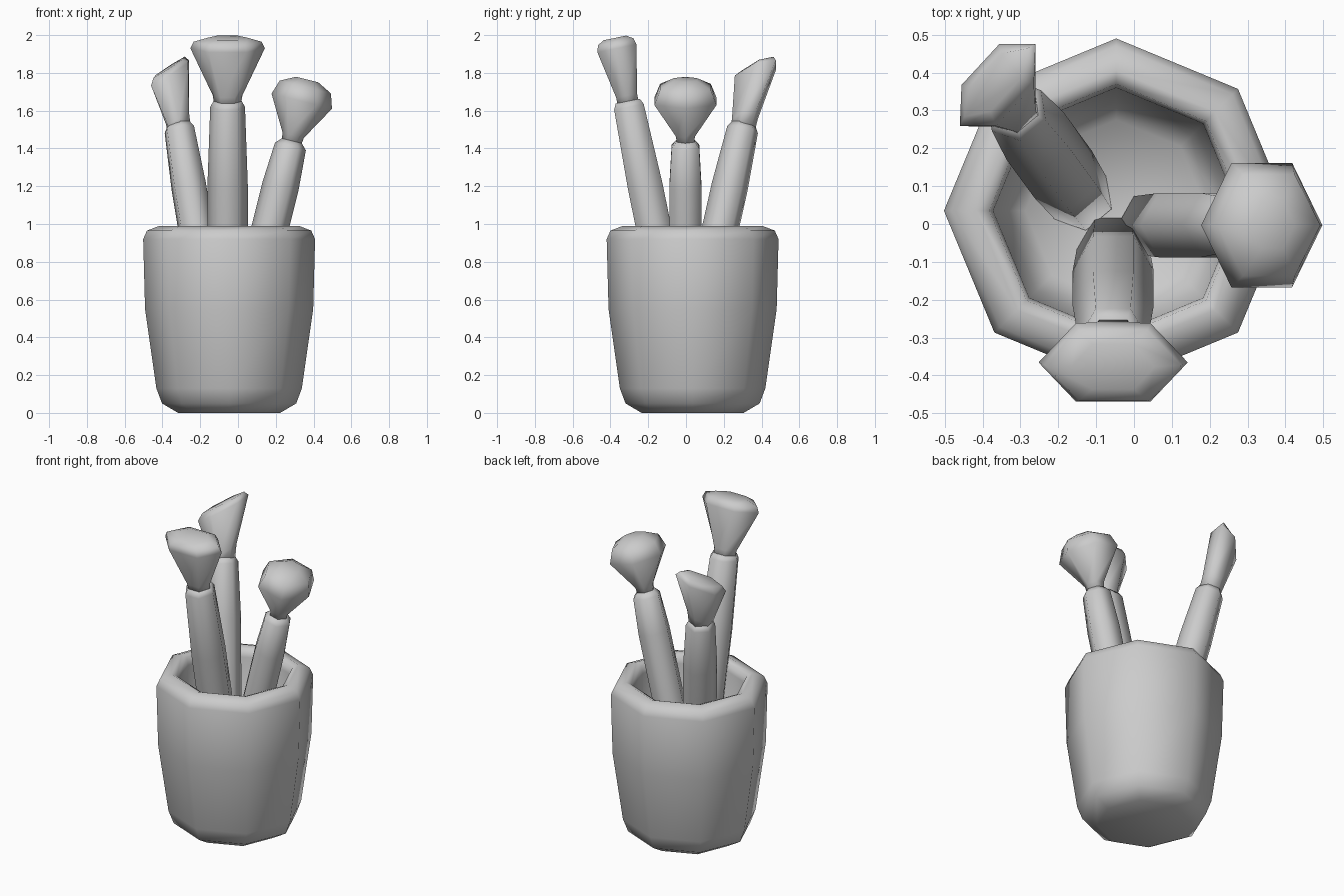
import bpy
from math import cos, sin, radians, tau
from mathutils import Vector

cube = bpy.data.objects.get("Cube")
if cube:
    bpy.data.objects.remove(cube)

grey = bpy.data.materials.new("plain grey")
grey.use_nodes = True
colour = (0.6, 0.6, 0.6, 1)
grey.diffuse_color = colour
grey.node_tree.nodes["Principled BSDF"].inputs["Base Color"].default_value = colour


def loft(name, rings):
    """Skin a list of rings of points and cap both ends."""
    n = len(rings[0])
    verts = [p for ring in rings for p in ring]
    faces = [tuple(reversed(range(n))), tuple(range(len(verts) - n, len(verts)))]
    for r in range(len(rings) - 1):
        for i in range(n):
            j = (i + 1) % n
            a = r * n
            faces.append((a + i, a + j, a + n + j, a + n + i))
    mesh = bpy.data.meshes.new(name)
    mesh.from_pydata(verts, [], faces)
    mesh.materials.append(grey)
    mesh.shade_smooth()
    obj = bpy.data.objects.new(name, mesh)
    bpy.context.collection.objects.link(obj)
    return obj


def rod(name, origin, slope, turn, profile, sides=6, slant=0):
    """Loft (z, width, depth) sections along a leaning axis."""
    axis = Vector((slope[0], slope[1], 1))
    w = axis.normalized()
    u = Vector((cos(radians(turn)), sin(radians(turn)), 0))
    u = (u - w * u.dot(w)).normalized()
    v = w.cross(u)
    rings = []
    for k, (z, rx, ry) in enumerate(profile):
        centre = Vector((origin[0], origin[1], 1)) + axis * (z - 1)
        lean = slant if k else 0
        ring = []
        for i in range(sides):
            a = tau * i / sides
            d = rx * cos(a)
            ring.append(centre + u * d + v * ry * sin(a) + w * lean * d)
        rings.append(ring)
    return loft(name, rings)


# Eight-sided cup: outer wall, rounded rim, inner wall and floor
cup = [(0, .27), (.05, .355), (.13, .385), (.55, .445), (.92, .455), (.965, .435),
       (.99, .37), (.975, .335), (.93, .325), (.56, .3), (.48, .24)]
rod("cup", (-.047, .035), (0, 0), 0, [(z, r, r) for z, r in cup], sides=8)


def handle(name, origin, slope, turn, top, r, neck):
    sections = [(.47, r * .9), (.75, r), (1.2, r), (top - .02, r * .86), (top + .01, neck)]
    rod(name, origin, slope, turn, [(z, s, s) for z, s in sections])


# Fan brush leaning forward
front = ((-.055, -.175), (0, -.205), 0)
handle("front_handle", *front, 1.64, .107, .075)
rod("front_fan_head", *front,
    [(1.62, .07, .065), (1.68, .078, .065), (1.93, .197, .122), (1.965, .18, .11), (1.985, .11, .07)])

# Round brush leaning to the left side
side = ((.175, -.003), (.25, 0), 0)
handle("left_handle", *side, 1.43, .098, .055)
rod("left_round_head", *side,
    [(1.41, .05, .05), (1.47, .058, .058), (1.65, .165, .19), (1.725, .14, .155), (1.765, .06, .07)])

# Angled brush leaning back and to the right side
back = ((-.228, .187), (-.165, .225), 40)
handle("back_handle", *back, 1.52, .098, .065)
rod("back_angled_head", *back,
    [(1.49, .065, .065), (1.56, .075, .065), (1.80, .145, .085), (1.83, .12, .05)], slant=.5)
